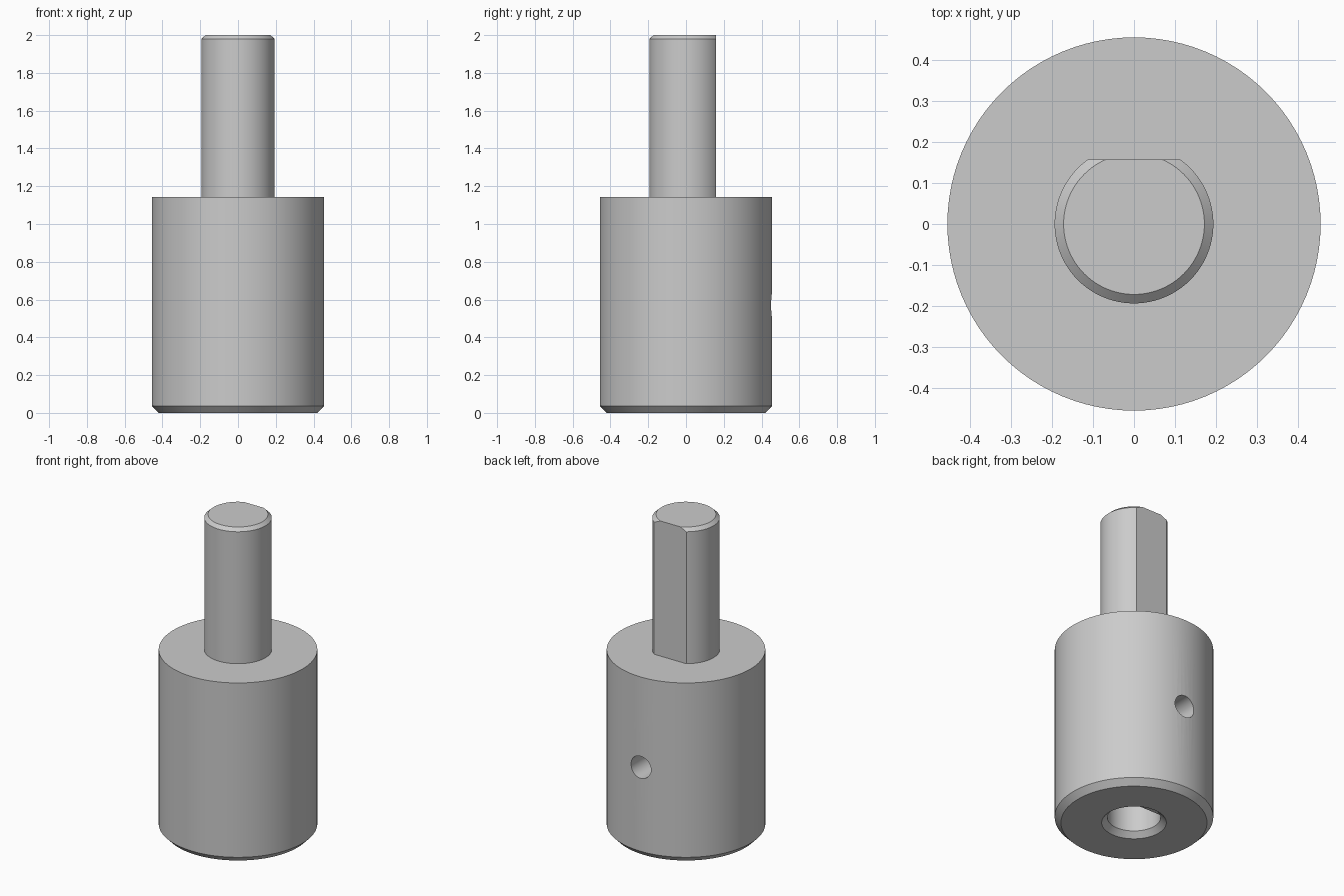
import bpy, bmesh, math
from mathutils import Matrix

cube = bpy.data.objects.get("Cube")
if cube:
    bpy.data.objects.remove(cube, do_unlink=True)

SEGMENTS = 96

steel = bpy.data.materials.new("plain grey steel")
steel.use_nodes = True
GREY = (0.6, 0.6, 0.6, 1)
steel.diffuse_color = GREY
steel.node_tree.nodes["Principled BSDF"].inputs["Base Color"].default_value = GREY


def lathe(name, profile, flat=None, matrix=None):
    """Turn (radius, height) points about z, optionally milling a flat on +y."""
    bm = bmesh.new()
    verts = [bm.verts.new((r, 0, z)) for r, z in profile]
    edges = [bm.edges.new(pair) for pair in zip(verts, verts[1:])]
    bmesh.ops.spin(bm, geom=verts + edges, cent=(0, 0, 0), axis=(0, 0, 1),
                   angle=math.tau, steps=SEGMENTS)
    bmesh.ops.remove_doubles(bm, verts=bm.verts, dist=1e-5)
    # Close both ends with single flat caps
    bmesh.ops.holes_fill(bm, edges=[e for e in bm.edges if e.is_boundary], sides=0)
    if flat is not None:
        bmesh.ops.bisect_plane(bm, geom=bm.verts[:] + bm.edges[:] + bm.faces[:],
                               plane_co=(0, flat, 0), plane_no=(0, 1, 0), clear_outer=True)
        bmesh.ops.holes_fill(bm, edges=[e for e in bm.edges if e.is_boundary], sides=0)
    if matrix:
        bm.transform(matrix)
    bmesh.ops.recalc_face_normals(bm, faces=bm.faces)
    mesh = bpy.data.meshes.new(name)
    bm.to_mesh(mesh)
    bm.free()
    mesh.materials.append(steel)
    obj = bpy.data.objects.new(name, mesh)
    bpy.context.collection.objects.link(obj)
    return obj


def combine(target, tool, operation):
    """Apply an exact boolean and discard the tool."""
    mod = target.modifiers.new(operation.title(), 'BOOLEAN')
    mod.operation = operation
    mod.solver = 'EXACT'
    mod.object = tool
    tool.hide_render = True
    bpy.context.view_layer.objects.active = target
    bpy.ops.object.modifier_apply(modifier=mod.name)
    bpy.data.objects.remove(tool, do_unlink=True)


# Thick collar with a chamfered lower rim
adapter = lathe("shaft_adapter", [(0.42, 0), (0.456, 0.037), (0.456, 1.143)])

# Slim D-shaped shaft with a chamfered tip
shaft = lathe("shaft", [(0.194, 1.08), (0.194, 1.98), (0.172, 2)], flat=0.158)
combine(adapter, shaft, 'UNION')

# Blind D-shaped bore, with a round countersink at its mouth
bore = lathe("bore_cutter", [(0.153, -0.1), (0.153, 0.95)], flat=0.12)
combine(adapter, bore, 'DIFFERENCE')
countersink = lathe("countersink_cutter", [(0.219, -0.033), (0.153, 0.033)])
combine(adapter, countersink, 'DIFFERENCE')

# Set screw hole from the back into the bore
to_back = Matrix.Translation((0, 0, 0.57)) @ Matrix.Rotation(-math.pi / 2, 4, 'X')
screw_hole = lathe("screw_hole_cutter", [(0.07, 0.05), (0.07, 0.6)], matrix=to_back)
combine(adapter, screw_hole, 'DIFFERENCE')

# Smooth round walls, crisp edges
bpy.ops.object.select_all(action='DESELECT')
adapter.select_set(True)
bpy.context.view_layer.objects.active = adapter
bpy.ops.object.shade_smooth_by_angle(angle=math.radians(25))
